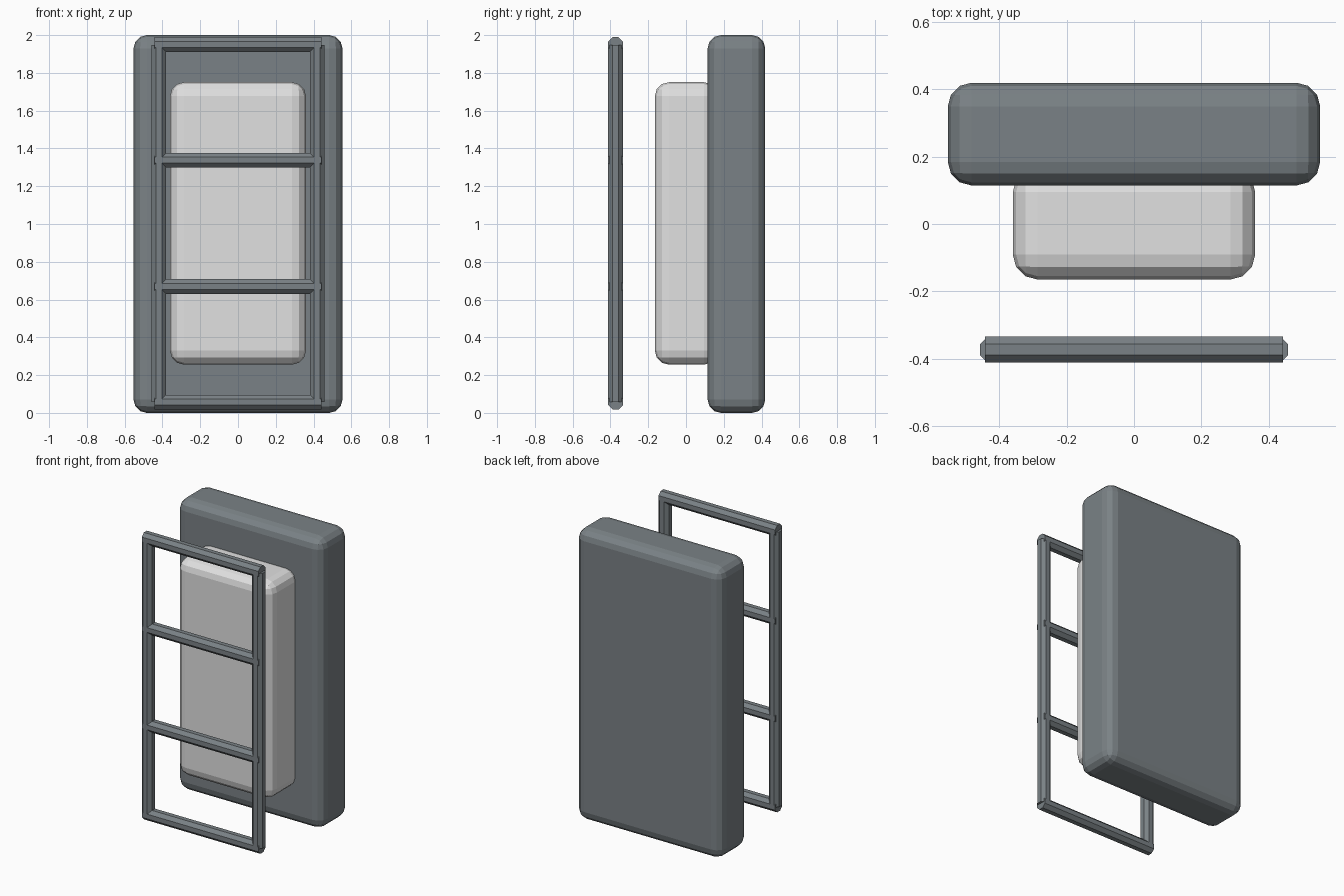
import bpy
import math
from mathutils import Matrix

if "Cube" in bpy.data.objects:
    bpy.data.objects.remove(bpy.data.objects["Cube"])


def material(name, rgb):
    m = bpy.data.materials.new(name)
    m.diffuse_color = (*rgb, 1)
    m.use_nodes = True
    m.node_tree.nodes["Principled BSDF"].inputs["Base Color"].default_value = m.diffuse_color
    return m


GREY = material("slate_grey", (0.195, 0.222, 0.237))
PALE = material("pale_grey", (0.75, 0.75, 0.75))


def rounded_box(name, size, centre, bevel, mat):
    bpy.ops.mesh.primitive_cube_add(size=1, location=centre)
    ob = bpy.context.object
    ob.name = name
    ob.data.transform(Matrix.Diagonal((*size, 1)))
    mod = ob.modifiers.new("rounding", "BEVEL")
    mod.width = bevel
    mod.segments = 3
    ob.data.materials.append(mat)


def rod(name, length, centre, horizontal):
    # eight-sided rod with flats facing front, back and sides
    bpy.ops.mesh.primitive_cylinder_add(vertices=8, radius=0.042,
                                        depth=length, location=centre)
    ob = bpy.context.object
    ob.name = name
    ob.data.transform(Matrix.Rotation(math.pi / 8, 4, 'Z'))
    if horizontal:
        ob.data.transform(Matrix.Rotation(math.pi / 2, 4, 'Y'))
    ob.data.materials.append(GREY)


# Housing and the lens block set into its front
rounded_box("housing", (1.106, 0.305, 2.0), (0, 0.267, 1.0), 0.07, GREY)
rounded_box("lens", (0.72, 0.334, 1.495), (0, 0.002, 1.003), 0.074, PALE)

# Guard cage: two uprights and four crossbars
CAGE_Y = -0.373
for side, x in (("left", -0.419), ("right", 0.419)):
    rod("guard_upright_" + side, 1.89, (x, CAGE_Y, 1.003), False)
for i, z in enumerate((0.057, 0.669, 1.338, 1.95)):
    rod("guard_crossbar_%d" % (i + 1), 0.886, (0, CAGE_Y, z), True)
